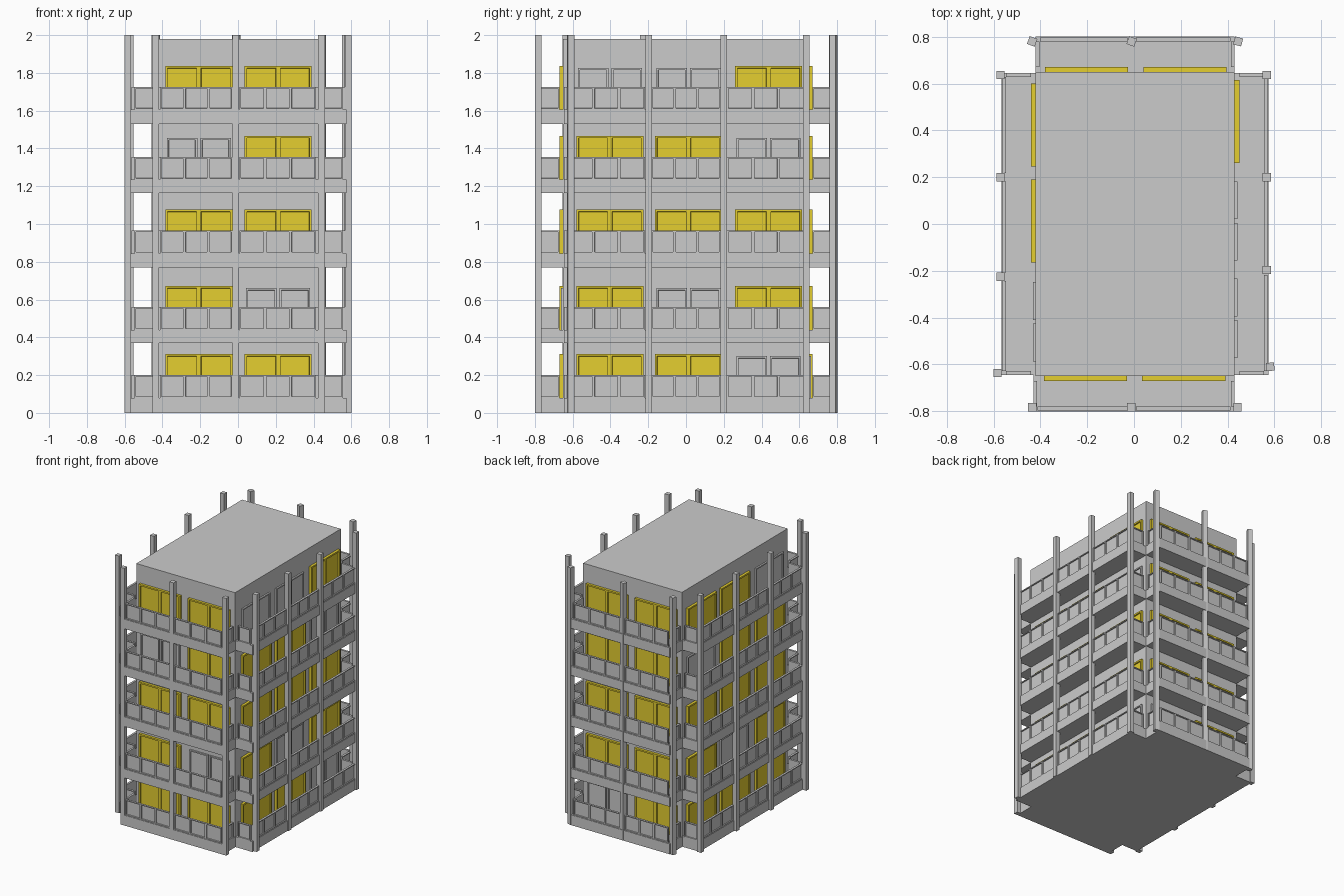
import bpy, bmesh, math
from mathutils import Matrix, Vector

if "Cube" in bpy.data.objects:
    bpy.data.objects.remove(bpy.data.objects["Cube"])

FLOORS = [(0.0, 0.08), (0.37, 0.44), (0.77, 0.845), (1.165, 1.235), (1.53, 1.605)]  # slab bottom, top
RAIL_H, DOOR_H, GREY_H = 0.12, 0.232, 0.22
yellow = bpy.data.materials.new("lit_window_yellow")
yellow.diffuse_color = (0.78, 0.62, 0.03, 1)
yellow.use_nodes = True
yellow.node_tree.nodes["Principled BSDF"].inputs["Base Color"].default_value = yellow.diffuse_color


def box(bm, lo, hi, M=Matrix()):
    """Axis box between two corners, transformed by M; returns its faces."""
    lo, hi = Vector(lo), Vector(hi)
    T = M @ Matrix.Translation((lo + hi) / 2) @ Matrix.Diagonal((*(hi - lo), 1))
    verts = bmesh.ops.create_cube(bm, size=1, matrix=T)["verts"]
    return list({f for v in verts for f in v.link_faces})


def recess(bm, faces, direction, rim, depth):
    """Sink a panel into the face that looks along direction."""
    bm.normal_update()
    face = max(faces, key=lambda f: f.normal.dot(direction))
    bmesh.ops.inset_region(bm, faces=[face], thickness=rim, use_even_offset=True)
    bmesh.ops.inset_region(bm, faces=[face], thickness=0.001, depth=-depth, use_even_offset=True)


def finish(bm, name, mat=None):
    bmesh.ops.recalc_face_normals(bm, faces=bm.faces)
    me = bpy.data.meshes.new(name)
    bm.to_mesh(me)
    bm.free()
    ob = bpy.data.objects.new(name, me)
    bpy.context.collection.objects.link(ob)
    if mat:
        me.materials.append(mat)


# Building core
bm = bmesh.new()
box(bm, (-0.42, -0.65, 0), (0.43, 0.65, 1.98))
finish(bm, "building_core")

# Each side in a local frame: u runs left to right seen from outside, -y is outward.
# angle, wall distance, balcony edge, bay edges along u, door starts, lit doors per floor (ground up)
SIDES = {
    "front": (0, 0.65, 0.80, [-0.43, -0.01, 0.43], [-0.385, 0.035],
              ["11", "10", "11", "01", "11"]),
    "right": (90, 0.43, 0.575, [-0.645, -0.2, 0.2, 0.645], [-0.58, -0.165, 0.26],
              ["110", "101", "111", "110", "001"]),
    "back": (180, 0.65, 0.80, [-0.43, 0.01, 0.42], [-0.395, 0.025],
             ["01", "11", "11", "11", "11"]),
    "left": (270, 0.42, 0.567, [-0.645, -0.2, 0.225, 0.645], [-0.6, -0.19, 0.24],
             ["111", "101", "111", "011", "110"]),
}

for side, (angle, wall, edge, bays, doors, lit) in SIDES.items():
    M = Matrix.Rotation(math.radians(angle), 4, "Z")
    out = M.to_3x3() @ Vector((0, -1, 0))
    along = M.to_3x3() @ Vector((1, 0, 0))
    slabs, rails, lit_doors, dark_doors = (bmesh.new() for _ in range(4))
    u0, u1 = bays[0], bays[-1]
    for (zb, zt), flags in zip(FLOORS, lit):
        # Balcony slab
        box(slabs, (u0, -edge, zb), (u1, -wall + 0.01, zt), M)
        # Parapet: three recessed panels per bay
        for a, b in zip(bays, bays[1:]):
            a, b = a + 0.018, b - 0.018
            step = (b - a) / 3
            for i in range(3):
                f = box(rails, (a + i * step, -edge + 0.004, zt),
                        (a + (i + 1) * step, -edge + 0.02, zt + RAIL_H), M)
                recess(rails, f, out, 0.007, 0.008)
        # Parapet ends returning to the wall
        for u, s in ((u0, -1), (u1, 1)):
            f = box(rails, (min(u, u - s * 0.016), -edge + 0.02, zt),
                    (max(u, u - s * 0.016), -wall - 0.02, zt + RAIL_H), M)
            recess(rails, f, along * s, 0.007, 0.008)
        # Double doors: lit ones with a thick surround, unlit ones as two flat leaves
        for u, flag in zip(doors, flags):
            w, mid = 0.355, u + 0.1775
            for a, b in ((u, mid), (mid, u + w)):
                if flag == "1":
                    f = box(lit_doors, (a, -wall - 0.02, zt), (b, -wall + 0.005, zt + DOOR_H), M)
                    recess(lit_doors, f, out, 0.012, 0.01)
                else:
                    f = box(dark_doors, (a + 0.008, -wall - 0.012, zt),
                            (b - 0.008, -wall + 0.005, zt + GREY_H), M)
                    recess(dark_doors, f, out, 0.01, 0.008)
    finish(slabs, side + "_balcony_slabs")
    finish(rails, side + "_balcony_parapets")
    finish(lit_doors, side + "_lit_doors", yellow)
    finish(dark_doors, side + "_unlit_doors")

# Columns: x, y, twist in degrees
COLUMNS = [(-0.435, -0.783, 0), (-0.012, -0.783, 0), (0.442, -0.783, 0),
           (-0.435, 0.78, -20), (-0.01, 0.78, -20), (0.445, 0.78, -15),
           (-0.57, 0.637, 0), (-0.57, 0.2, 0), (-0.57, -0.225, 0), (-0.583, -0.637, 0),
           (0.567, 0.637, 0), (0.567, 0.2, 0), (0.567, -0.197, 0), (0.582, -0.61, 5)]
bm = bmesh.new()
for x, y, twist in COLUMNS:
    M = Matrix.Translation((x, y, 0)) @ Matrix.Rotation(math.radians(twist), 4, "Z")
    box(bm, (-0.0175, -0.0175, 0), (0.0175, 0.0175, 2), M)
finish(bm, "balcony_columns")
